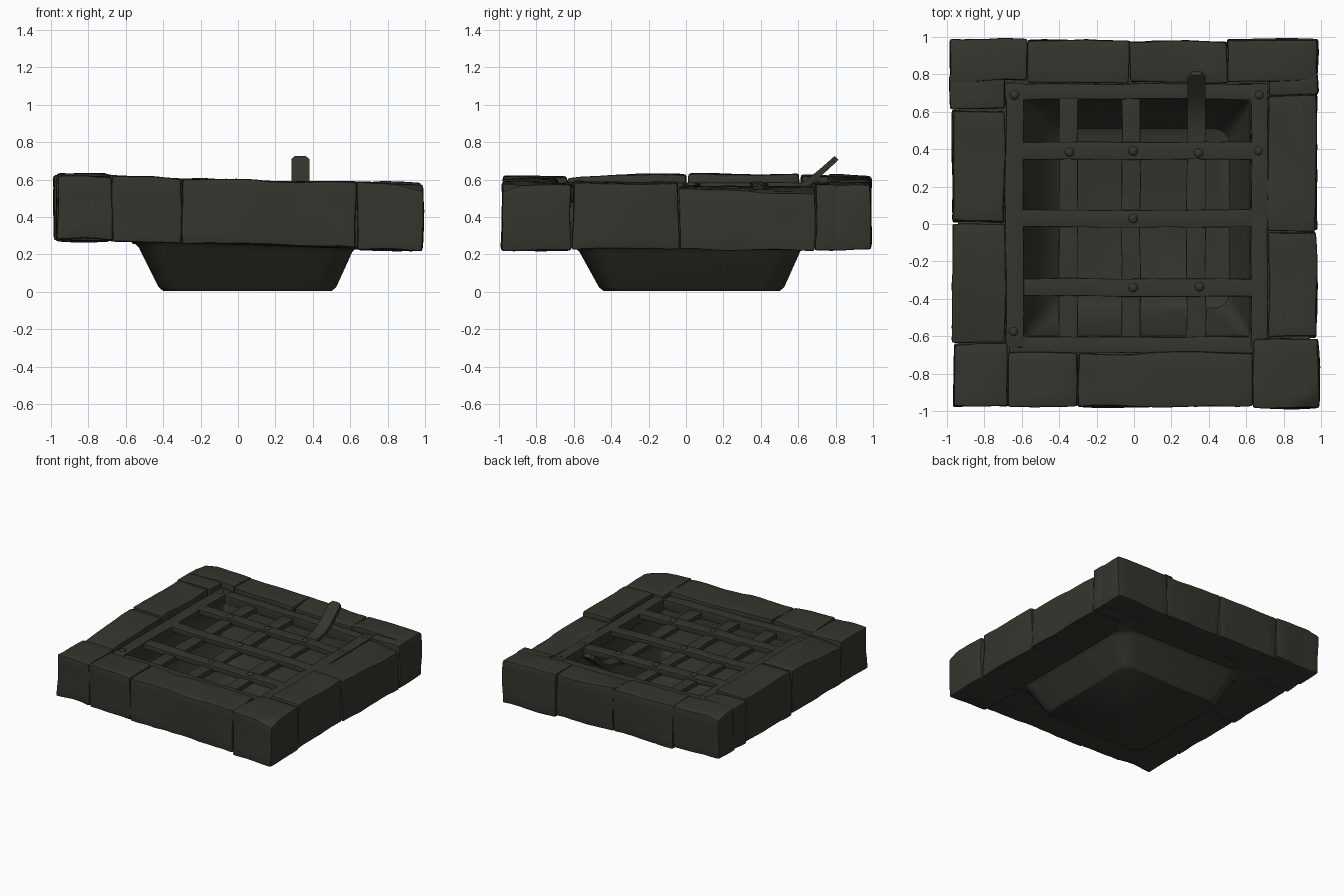
import bpy, bmesh, math, random
from mathutils import Vector, noise

if "Cube" in bpy.data.objects:
    bpy.data.objects.remove(bpy.data.objects["Cube"])

random.seed(4)
stone = bpy.data.materials.new("dark olive stone")
stone.diffuse_color = (0.036, 0.035, 0.027, 1)
stone.use_nodes = True
stone.node_tree.nodes["Principled BSDF"].inputs["Base Color"].default_value = stone.diffuse_color
TILT = -0.025  # whole slab leans down slightly towards +x


def finish(bm, name, angle=40):
    bmesh.ops.recalc_face_normals(bm, faces=bm.faces[:])
    me = bpy.data.meshes.new(name)
    bm.to_mesh(me)
    bm.free()
    ob = bpy.data.objects.new(name, me)
    bpy.context.collection.objects.link(ob)
    me.materials.append(stone)
    bpy.ops.object.select_all(action='DESELECT')
    ob.select_set(True)
    bpy.context.view_layer.objects.active = ob
    bpy.ops.object.shade_smooth_by_angle(angle=math.radians(angle))
    return ob


def rough_box(name, lo, hi, cell, amp, bevel, freq=3.0, tilt=TILT, chip=None):
    """Box cut into a grid, warped by smooth noise, with worn edges."""
    lo, hi = Vector(lo), Vector(hi)
    bm = bmesh.new()
    bmesh.ops.create_cube(bm, size=1)
    for v in bm.verts:
        v.co = Vector(((lo[i] + hi[i]) / 2 + v.co[i] * (hi[i] - lo[i]) for i in range(3)))
    for axis in range(3):
        n = max(1, round((hi[axis] - lo[axis]) / cell))
        no = Vector((0, 0, 0))
        no[axis] = 1
        for k in range(1, n):
            co = lo.copy()
            co[axis] += (hi[axis] - lo[axis]) * k / n
            bmesh.ops.bisect_plane(bm, geom=bm.verts[:] + bm.edges[:] + bm.faces[:],
                                   plane_co=co, plane_no=no)
    if chip:  # broken corner: slice and cap
        res = bmesh.ops.bisect_plane(bm, geom=bm.verts[:] + bm.edges[:] + bm.faces[:],
                                     plane_co=chip[0], plane_no=chip[1], clear_outer=True)
        cut = [e for e in res["geom_cut"] if isinstance(e, bmesh.types.BMEdge)]
        bmesh.ops.contextual_create(bm, geom=cut)
    off = Vector([random.uniform(0, 50) for _ in range(3)])
    for v in bm.verts:
        d = noise.noise_vector(v.co * freq + off) + 0.4 * noise.noise_vector(v.co * freq * 3 + off)
        v.co += d * amp
        v.co.z += tilt * v.co.x
    bm.normal_update()
    sharp = [e for e in bm.edges if len(e.link_faces) == 2 and e.calc_face_angle(0) > 0.75]
    bmesh.ops.bevel(bm, geom=sharp, offset=bevel, segments=2, profile=0.6,
                    affect='EDGES', clamp_overlap=True)
    return finish(bm, name)


# Border stones: x0, x1, y0, y1, bottom, top
stones = {
    "corner_back_left":   (-0.985, -0.572, 0.765, 0.985, 0.255, 0.600),
    "corner_back_left_side": (-0.985, -0.69, 0.612, 0.80, 0.255, 0.600),
    "back_stone_left":    (-0.566, -0.023, 0.755, 0.98, 0.25, 0.602),
    "back_stone_right":   (-0.017, 0.497, 0.755, 0.975, 0.25, 0.598),
    "corner_back_right":  (0.503, 0.98, 0.76, 0.985, 0.245, 0.60),
    "corner_back_right_side": (0.72, 0.98, 0.69, 0.80, 0.245, 0.598),
    "right_stone_back":   (0.715, 0.975, -0.037, 0.682, 0.25, 0.578),
    "right_stone_front":  (0.715, 0.975, -0.607, -0.043, 0.255, 0.605),
    "corner_front_right": (0.637, 0.99, -0.985, -0.613, 0.245, 0.60),
    "front_stone_right":  (-0.297, 0.631, -0.975, -0.69, 0.25, 0.60),
    "front_stone_left":   (-0.667, -0.303, -0.975, -0.69, 0.25, 0.60),
    "corner_front_left":  (-0.965, -0.673, -0.975, -0.64, 0.255, 0.595),
    "left_stone_front":   (-0.97, -0.69, -0.634, 0.002, 0.255, 0.608),
    "left_stone_back":    (-0.97, -0.69, 0.008, 0.606, 0.255, 0.608),
}
chips = {
    "left_stone_front": ((-0.78, -0.28, 0.606), (-0.10, -0.08, 1)),
    "right_stone_back": ((0.9, 0.25, 0.578), (0.16, 0.05, 1)),
    "corner_back_left": ((-0.93, 0.93, 0.60), (-0.25, 0.2, 1)),
    "corner_front_right": ((0.92, -0.93, 0.60), (0.25, -0.3, 1)),
}
for name, (x0, x1, y0, y1, z0, z1) in stones.items():
    rough_box(name, (x0, y0, z0), (x1, y1, z1), 0.075, 0.014, 0.014, chip=chips.get(name))


# Basin with the ledge that carries the grate, lofted through rounded rectangles
def ring(bm, x0, x1, y0, y1, z, r):
    pts = []
    for cx, cy, a0 in ((x1 - r, y1 - r, 0), (x0 + r, y1 - r, 90),
                       (x0 + r, y0 + r, 180), (x1 - r, y0 + r, 270)):
        for k in range(5):
            a = math.radians(a0 + k * 22.5)
            x, y = cx + r * math.cos(a), cy + r * math.sin(a)
            pts.append(bm.verts.new((x, y, z + TILT * x * min(1, z / 0.25))))
    return pts


bm = bmesh.new()
rings = [ring(bm, *p) for p in (
    (-0.40, 0.50, -0.44, 0.50, 0.004, 0.10),
    (-0.425, 0.525, -0.465, 0.525, 0.025, 0.11),
    (-0.53, 0.61, -0.57, 0.61, 0.225, 0.12),
    (-0.56, 0.635, -0.60, 0.64, 0.252, 0.12),
    (-0.94, 0.94, -0.94, 0.94, 0.256, 0.03),
    (-0.94, 0.94, -0.94, 0.94, 0.50, 0.03),
    (-0.59, 0.62, -0.60, 0.665, 0.50, 0.02),
    (-0.565, 0.60, -0.58, 0.63, 0.30, 0.06),
    (-0.41, 0.51, -0.45, 0.51, 0.05, 0.08),
    (-0.38, 0.48, -0.42, 0.48, 0.035, 0.08))]
for a, b in zip(rings, rings[1:]):
    for i in range(len(a)):
        j = (i + 1) % len(a)
        bm.faces.new((a[i], a[j], b[j], b[i]))
bm.faces.new(rings[0])
bm.faces.new(rings[-1])
finish(bm, "basin", 35)


# Iron grate
def iron(name, x0, x1, y0, y1, z0, z1):
    rough_box(name, (x0, y0, z0), (x1, y1, z1), 0.09, 0.006, 0.006, freq=4, tilt=-0.018)


iron("grate_frame_left", -0.685, -0.59, -0.66, 0.755, 0.49, 0.575)
iron("grate_frame_right", 0.625, 0.715, -0.69, 0.755, 0.49, 0.575)
iron("grate_frame_back", -0.69, 0.715, 0.667, 0.75, 0.49, 0.570)
iron("grate_frame_front", -0.67, 0.715, -0.69, -0.603, 0.49, 0.570)
for i, (x, top) in enumerate(((-0.35, 0.70), (-0.017, 0.70), (0.333, 0.43))):
    iron(f"long_bar_{i + 1}", x - 0.051, x + 0.051, -0.64, top, 0.51, 0.55)
for i, y in enumerate((0.392, 0.03, -0.34)):
    iron(f"cross_bar_{i + 1}", -0.64, 0.66, y - 0.047, y + 0.047, 0.53, 0.572)

# Broken bar end, bent upwards: y, z, half width
bm = bmesh.new()
prev = None
for y, z, w, t in ((0.36, 0.53, 0.048, 0.016), (0.50, 0.535, 0.048, 0.016),
                   (0.59, 0.55, 0.048, 0.016), (0.66, 0.59, 0.048, 0.016),
                   (0.73, 0.648, 0.048, 0.016), (0.788, 0.70, 0.048, 0.015),
                   (0.805, 0.716, 0.028, 0.014)):
    s = 0.7 if y > 0.6 else 0.25  # tilt of the cross-section
    dy, dz = -t * s, t * math.sqrt(1 - s * s)
    cur = [bm.verts.new((0.333 + sx * w, y + k * dy, z + k * dz))
           for sx, k in ((-1, -1), (1, -1), (1, 1), (-1, 1))]
    if prev:
        for i in range(4):
            j = (i + 1) % 4
            bm.faces.new((prev[i], prev[j], cur[j], cur[i]))
    else:
        bm.faces.new(cur)
    prev = cur
bm.faces.new(prev)
finish(bm, "bent_bar")

# Rivets at crossings and frame corners
spots = [(-0.345, 0.385), (-0.005, 0.39), (0.345, 0.38), (-0.005, 0.03), (-0.005, -0.34),
         (0.35, -0.335), (0.665, 0.39), (-0.64, 0.69), (0.67, 0.69), (-0.645, -0.575),
         (0.665, -0.645)]
bm = bmesh.new()
for x, y in spots:
    res = bmesh.ops.create_uvsphere(bm, u_segments=10, v_segments=6, radius=0.026)
    for v in res["verts"]:
        v.co = Vector((v.co.x + x, v.co.y + y, v.co.z * 0.6 + 0.572 - 0.018 * x))
finish(bm, "rivets")
